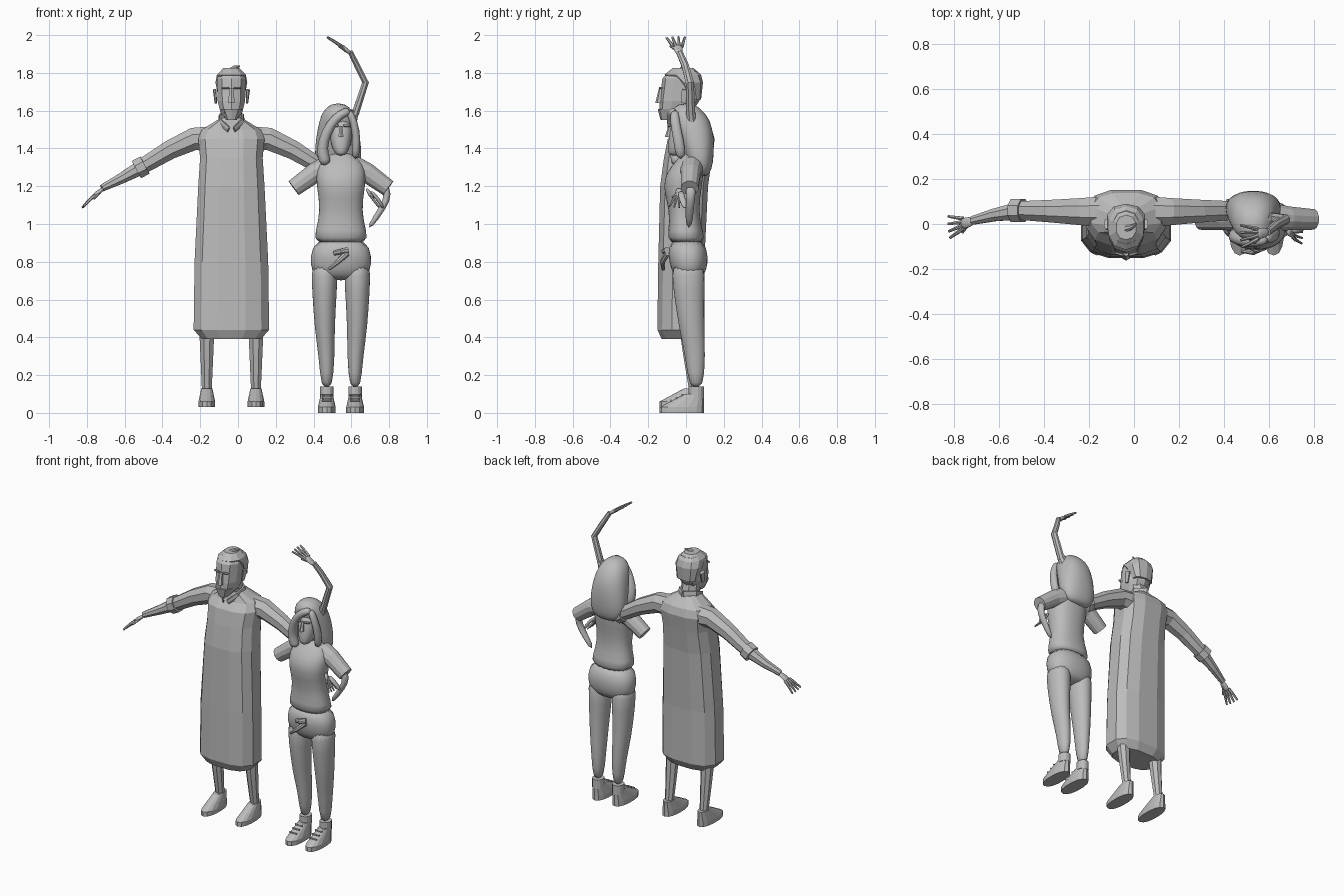
import bpy, math
from mathutils import Vector

if "Cube" in bpy.data.objects:
    bpy.data.objects.remove(bpy.data.objects["Cube"])

grey = bpy.data.materials.new("plain_grey")
grey.use_nodes = True
grey.diffuse_color = (0.5, 0.5, 0.5, 1)
grey.node_tree.nodes["Principled BSDF"].inputs["Base Color"].default_value = grey.diffuse_color
X, Y, Z = Vector((1, 0, 0)), Vector((0, 1, 0)), Vector((0, 0, 1))
SIDES = {"right": -1, "left": 1}


def skin(name, rings, sides, power, smooth):
    """Join rings given as (centre, first radius vector, second radius vector)."""
    verts, faces = [], []
    for centre, u, v in rings:
        for k in range(sides):
            angle = math.tau * (k + 0.5) / sides
            c, s = math.cos(angle), math.sin(angle)
            c = math.copysign(abs(c) ** (2 / power), c)
            s = math.copysign(abs(s) ** (2 / power), s)
            verts.append(centre + u * c + v * s)
    for start in range(0, len(verts) - sides, sides):
        for k in range(sides):
            a, b = start + k, start + (k + 1) % sides
            faces.append((a, b, b + sides, a + sides))
    faces.append(tuple(reversed(range(sides))))
    faces.append(tuple(range(len(verts) - sides, len(verts))))
    mesh = bpy.data.meshes.new(name)
    mesh.from_pydata(verts, [], faces)
    mesh.materials.append(grey)
    obj = bpy.data.objects.new(name, mesh)
    bpy.context.collection.objects.link(obj)
    if smooth:
        soften = obj.modifiers.new("soften", "SUBSURF")
        soften.levels = soften.render_levels = 1
        mesh.polygons.foreach_set("use_smooth", [True] * len(mesh.polygons))


def body(name, cx, rows, sides=10, power=2.3, smooth=False):
    """Upright form from rows of (z, half width, front y, back y)."""
    rings = [(Vector((cx, (front + back) / 2, z)), X * width, Y * (back - front) / 2)
             for z, width, front, back in rows]
    skin(name, rings, sides, power, smooth)


def limb(name, points, start, end, side=Y, flat=1.0, sides=8, smooth=False):
    """Tube through points, tapering evenly; flat scales the radius across side."""
    points = [Vector(p) for p in points]
    last = len(points) - 1
    rings = []
    for i, point in enumerate(points):
        along = (points[min(i + 1, last)] - points[max(i - 1, 0)]).normalized()
        u = (side - along * side.dot(along)).normalized()
        radius = start + (end - start) * i / last
        rings.append((point, u * radius, along.cross(u) * radius * flat))
    skin(name, rings, sides, 2, smooth)


def hand(name, wrist, aim, length, curl):
    """Flat palm with four fanned fingers and a thumb, spread along y."""
    wrist, aim, curl = Vector(wrist), Vector(aim).normalized(), Vector(curl)
    half = length / 5
    palm = wrist + aim * length / 2
    limb(name + "_palm", [wrist, wrist.lerp(palm, 0.5), palm], half * 0.7, half, flat=0.5, smooth=True)
    for i in range(4):
        offset = i / 1.5 - 1
        base = palm + Y * offset * half * 0.75 - aim * half / 3
        tip = base + (aim + Y * offset / 3).normalized() * length * 0.55 + curl
        middle = base.lerp(tip, 0.5) - curl / 5
        limb(f"{name}_finger_{i}", [base, middle, tip], half / 3, half / 5, sides=6)
    root = wrist + aim * half
    tip = root + (aim - Y).normalized() * half * 2 + curl
    limb(name + "_thumb", [root, root.lerp(tip, 0.5), tip], half / 2.5, half / 5, side=Z, sides=6)


def foot(name, cx, floor, width):
    """Foot that rises from a long sole to a narrow ankle."""
    heel = 0.095
    rows = [(floor, width, -0.14, heel)]
    for lift in (0, 0.5, 1):
        rows.append((floor + 0.03 + lift * 0.07, width * (1 - lift / 3), lift * 0.13 - 0.14, heel))
    body(name, cx, rows, sides=14)


def face_details(prefix, cx, front, eye_height, nose_drop):
    """Wedge nose and a pair of brow ridges on the front of a head."""
    nose_z = eye_height - nose_drop
    body(prefix + "_nose", cx, [(nose_z, nose_drop / 4, front - 0.025, front + 0.02),
                                (eye_height, nose_drop / 7, front - 0.005, front + 0.02)], sides=6)
    for tag, s in SIDES.items():
        limb(f"{prefix}_brow_{tag}", [(cx + s * 0.015, front, eye_height), (cx + s * 0.05, front + 0.01, eye_height)],
             0.007, 0.006, side=Z, sides=6)


# Man: long robe
man = -0.035
body("robe", man, [(0.39, 0.16, -0.13, 0.07), (0.44, 0.205, -0.155, 0.1), (0.8, 0.2, -0.15, 0.1),
                   (1.2, 0.18, -0.14, 0.12), (1.35, 0.17, -0.12, 0.14), (1.45, 0.18, -0.1, 0.155),
                   (1.5, 0.16, -0.06, 0.14), (1.56, 0.06, -0.05, 0.08)], sides=12, power=2.7)

# Man: sleeves, cuffs, shins, bare feet and collar on both sides
for tag, s in SIDES.items():
    shoulder, cuff = Vector((man + s * 0.2, 0.055, 1.45)), Vector((man + s * 0.48, 0.06, 1.3))
    limb("sleeve_" + tag, [shoulder - X * s * 0.12, shoulder, shoulder.lerp(cuff, 0.45) + Z * 0.01, cuff], 0.075, 0.044)
    limb("cuff_" + tag, [cuff.lerp(shoulder, 0.08), cuff.lerp(shoulder, -0.08)], 0.056, 0.056)
    leg = man + s * 0.13
    limb("shin_" + tag, [(leg, 0, 0.5), (leg, 0.02, 0.3), (leg, 0.045, 0.1)], 0.046, 0.027, side=X)
    foot("foot_" + tag, leg, 0.03, 0.045)
    limb("collar_" + tag, [(man, 0.08, 1.56), (man + s * 0.06, 0.03, 1.56), (man + s * 0.06, -0.035, 1.54),
                           (man + s * 0.015, -0.085, 1.5)], 0.033, 0.016, side=Z, flat=0.35, sides=6)

# Man: lowered arm and raised arm
limb("lowered_forearm", [(-0.53, 0.055, 1.29), (-0.62, 0.04, 1.24), (-0.72, 0.015, 1.19)], 0.04, 0.02)
hand("lowered_hand", (-0.71, 0.015, 1.19), (-0.11, -0.03, -0.085), 0.15, Z * -0.015)
limb("hidden_forearm", [(0.47, 0.055, 1.3), (0.57, 0.04, 1.42), (0.62, 0.025, 1.6)], 0.04, 0.024)
limb("raised_forearm", [(0.62, 0.025, 1.58), (0.675, 0.02, 1.75), (0.63, -0.005, 1.84), (0.595, -0.035, 1.91)],
     0.026, 0.018, flat=0.8)
hand("raised_hand", (0.6, -0.035, 1.9), (-0.11, -0.02, 0.085), 0.15, X * -0.012)

# Man: neck, head, hair, beard and ears
limb("neck", [(man, 0.02, 1.5), (man, -0.01, 1.63)], 0.06, 0.06, side=X)
body("head", man, [(1.56, 0.035, -0.13, -0.03), (1.59, 0.06, -0.14, 0.03), (1.65, 0.076, -0.14, 0.07),
                   (1.77, 0.08, -0.125, 0.08), (1.81, 0.06, -0.09, 0.06)])
body("short_hair", man, [(1.66, 0.07, 0, 0.08), (1.75, 0.088, -0.06, 0.09), (1.79, 0.08, -0.115, 0.08),
                         (1.825, 0.045, -0.07, 0.04)])
limb("hair_tuft", [(man, -0.02, 1.81), (man + 0.02, -0.015, 1.83), (man + 0.045, 0, 1.835)], 0.02, 0.004)
body("beard", man, [(1.55, 0.03, -0.135, -0.05), (1.61, 0.06, -0.15, -0.02)])
face_details("man", man, -0.138, 1.72, 0.08)
for tag, s in SIDES.items():
    limb("ear_" + tag, [(man + s * 0.083, -0.015, 1.64), (man + s * 0.088, 0, 1.71)], 0.014, 0.024, flat=0.45)

# Woman: short shirt and hips
woman = 0.545
body("shirt", woman, [(0.89, 0.15, -0.1, 0.108), (0.96, 0.137, -0.095, 0.09), (1.07, 0.108, -0.085, 0.065),
                      (1.2, 0.13, -0.128, 0.085), (1.28, 0.135, -0.1, 0.095), (1.34, 0.11, -0.05, 0.09),
                      (1.385, 0.04, -0.01, 0.06)], sides=20, smooth=True)
body("hips", woman, [(0.7, 0.12, -0.05, 0.085), (0.76, 0.16, -0.08, 0.11), (0.82, 0.165, -0.095, 0.12),
                     (0.93, 0.143, -0.092, 0.1)], sides=20, smooth=True)

# Woman: legs, laced shoes and short sleeves on both sides
for tag, s in SIDES.items():
    ankle = woman + s * 0.075
    thigh = ankle + s * 0.012
    limb("trouser_leg_" + tag, [(thigh, 0.01, 0.82), (thigh, 0.015, 0.65), (thigh, 0.03, 0.45), (ankle, 0.05, 0.3),
                                (ankle, 0.055, 0.12)], 0.078, 0.031, side=X, flat=1.25, sides=16, smooth=True)
    limb("sock_" + tag, [(ankle, 0.055, 0.08), (ankle, 0.055, 0.14)], 0.037, 0.037, side=X, flat=1.1, sides=14)
    foot("shoe_" + tag, ankle, 0, 0.048)
    for i in range(3):
        y, z = i * 0.03 - 0.08, i * 0.015 + 0.065
        limb(f"lace_{tag}_{i}", [(ankle - 0.026, y, z), (ankle + 0.026, y, z)], 0.006, 0.006, sides=6)
    limb("short_sleeve_" + tag, [(woman + s * 0.07, 0.03, 1.3), (woman + s * 0.14, 0.025, 1.27),
                                 (woman + s * 0.25, 0.02, 1.19)], 0.062, 0.047, sides=12)

# Woman: bent arm with the hand at the waist
limb("bent_forearm", [(0.76, 0.025, 1.22), (0.8, 0.025, 1.16), (0.77, 0.02, 1.09), (0.69, 0.015, 0.975)],
     0.032, 0.02, flat=0.8, smooth=True)
limb("bent_wrist", [(0.77, 0, 1.08), (0.745, -0.02, 1.13), (0.7, -0.03, 1.175)], 0.016, 0.02, flat=0.6, smooth=True)
hand("waist_hand", (0.68, -0.035, 1.19), (0.04, -0.01, -0.07), 0.12, X * 0.01)

# Woman: tied sash at the hips
limb("sash_knot", [(0.51, -0.1, 0.845), (0.545, -0.115, 0.855), (0.58, -0.1, 0.86)], 0.013, 0.018, side=Z)
limb("sash_end", [(0.575, -0.1, 0.845), (0.53, -0.125, 0.8), (0.48, -0.12, 0.76)], 0.018, 0.009, side=Z)

# Woman: neck and face
limb("slim_neck", [(woman, 0.02, 1.34), (woman, 0, 1.45)], 0.04, 0.037, side=X, sides=12)
body("face", woman, [(1.36, 0.022, -0.09, -0.03), (1.39, 0.042, -0.097, 0.02), (1.44, 0.06, -0.095, 0.05),
                     (1.58, 0.064, -0.075, 0.05)], sides=16, smooth=True)
face_details("woman", woman, -0.088, 1.52, 0.06)

# Woman: long hair behind, with swept locks framing the face
body("long_hair", 0.53, [(1.25, 0.07, 0.055, 0.115), (1.29, 0.115, 0.02, 0.138), (1.36, 0.127, -0.01, 0.148),
                         (1.46, 0.118, -0.04, 0.15), (1.55, 0.1, -0.075, 0.13), (1.6, 0.08, -0.08, 0.09),
                         (1.64, 0.035, -0.04, 0.04)], sides=20, smooth=True)
limb("swept_lock", [(0.595, -0.065, 1.6), (0.545, -0.08, 1.585), (0.49, -0.075, 1.53), (0.45, -0.06, 1.44),
                    (0.445, -0.05, 1.37), (0.47, -0.05, 1.31)], 0.022, 0.034, sides=12, smooth=True)
limb("side_lock", [(0.585, -0.06, 1.605), (0.615, -0.06, 1.54), (0.63, -0.04, 1.45), (0.62, -0.025, 1.34)],
     0.024, 0.03, flat=0.8, sides=12, smooth=True)
